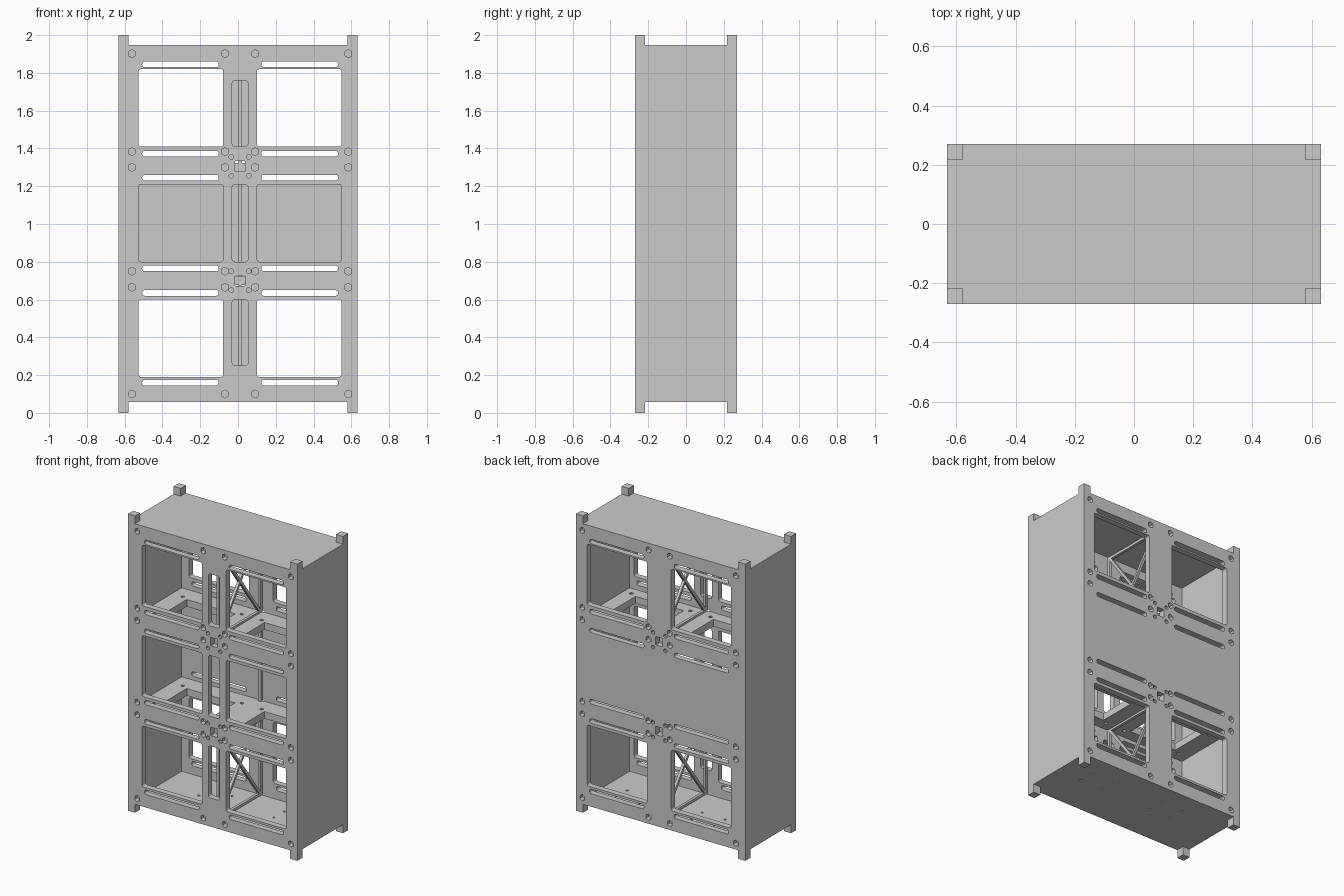
import bpy, bmesh, math
from mathutils import Vector, Matrix

if "Cube" in bpy.data.objects:
    bpy.data.objects.remove(bpy.data.objects["Cube"])

W, D, H = 0.632, 0.271, 2.0      # half width, half depth, height
Z0, Z1 = 0.057, 1.948            # floor underside, roof top
CX = 0.011                       # centre line of the panel pattern


def add_prism(bm, pts, y0, y1):
    """Extrude an (x, z) outline along y."""
    a = [bm.verts.new((x, y0, z)) for x, z in pts]
    b = [bm.verts.new((x, y1, z)) for x, z in pts]
    n = len(pts)
    bm.faces.new(a)
    bm.faces.new(b[::-1])
    for i in range(n):
        bm.faces.new((a[i], b[i], b[(i + 1) % n], a[(i + 1) % n]))


def add_box(bm, x0, x1, y0, y1, z0, z1):
    add_prism(bm, [(x0, z0), (x1, z0), (x1, z1), (x0, z1)], y0, y1)


def rounded(x0, x1, z0, z1, r=0.012, seg=3):
    pts = []
    for cx, cz, a0 in ((x1 - r, z1 - r, 0), (x0 + r, z1 - r, 90),
                       (x0 + r, z0 + r, 180), (x1 - r, z0 + r, 270)):
        for i in range(seg + 1):
            a = math.radians(a0 + 90 * i / seg)
            pts.append((cx + r * math.cos(a), cz + r * math.sin(a)))
    return pts


def circle(cx, cz, r, n):
    return [(cx + r * math.cos(math.tau * (i + .5) / n),
             cz + r * math.sin(math.tau * (i + .5) / n)) for i in range(n)]


def drill(bm, x, y, z, r, depth):
    """Round vertical cutter for holes in horizontal plates."""
    bmesh.ops.create_cone(bm, cap_ends=True, segments=10, radius1=r, radius2=r,
                          depth=depth, matrix=Matrix.Translation((x, y, z)))


def finish(bm, name):
    bmesh.ops.recalc_face_normals(bm, faces=bm.faces)
    me = bpy.data.meshes.new(name)
    bm.to_mesh(me)
    bm.free()
    ob = bpy.data.objects.new(name, me)
    bpy.context.collection.objects.link(ob)
    return ob


def carve(ob, bm):
    """Subtract the cutter bmesh and bake the result."""
    cutter = finish(bm, "cutter")
    cutter.hide_render = True
    m = ob.modifiers.new("cut", 'BOOLEAN')
    m.operation, m.solver, m.object = 'DIFFERENCE', 'EXACT', cutter
    bpy.context.view_layer.update()
    me = bpy.data.meshes.new_from_object(
        ob.evaluated_get(bpy.context.evaluated_depsgraph_get()))
    ob.modifiers.clear()
    ob.data = me
    bpy.data.objects.remove(cutter)


# Outer shell: block trimmed to leave corner feet, then hollowed
bm = bmesh.new()
add_box(bm, -W, W, -D, D, 0, H)
shell = finish(bm, "outer_shell")
for hx, hy in ((W - 0.053, 1), (1, D - 0.055)):
    bm = bmesh.new()
    add_box(bm, -hx, hx, -hy, hy, -1, Z0)
    add_box(bm, -hx, hx, -hy, hy, Z1, 3)
    carve(shell, bm)
T = 0.04
bm = bmesh.new()
add_box(bm, -W + 0.05, W - 0.05, -D + T, D - T, Z0 + 0.03, Z1 - 0.03)
carve(shell, bm)

# Panel cut-outs on front and back
bm = bmesh.new()
windows = ((0.19, 0.60), (0.80, 1.21), (1.41, 1.82))
slots = (0.16, 0.635, 0.765, 1.245, 1.372, 1.845)
for front in (True, False):
    s = -1 if front else 1
    out, thru, blind = s * (D + 0.05), s * (D - T - 0.02), s * (D - 0.03)
    for side in (-1, 1):
        for i, (a, b) in enumerate(windows):
            if front or i != 1:
                xs = sorted((CX + side * 0.09, CX + side * 0.537))
                add_prism(bm, rounded(*xs, a, b), out, thru)
        for z in slots:
            xs = sorted((CX + side * 0.113, CX + side * 0.518))
            add_prism(bm, rounded(*xs, z - 0.015, z + 0.015), out, thru)
        for z in (0.10, 0.665, 0.75, 1.30, 1.383, 1.902):
            for dx in (0.08, 0.573):
                add_prism(bm, circle(CX + side * dx, z, 0.021, 6), out, blind)
        for zc in (0.70, 1.305):
            for dz in (-0.05, 0.05):
                add_prism(bm, circle(CX + side * 0.046, zc + dz, 0.013, 8), out, blind)
    for zc in (0.70, 1.305):
        add_prism(bm, rounded(CX - 0.026, CX + 0.026, zc - 0.028, zc + 0.028, 0.003, 1),
                  out, thru)
    if front:
        for a, b in ((0.25, 0.60), (0.80, 1.21), (1.41, 1.76)):
            add_prism(bm, rounded(CX - 0.042, CX + 0.042, a, b, 0.015), out, thru)
# Screw holes in the floor
for cx in (0.35, -0.21):
    for dx in (-0.085, 0.085):
        for dy in (-0.055, 0.055):
            drill(bm, cx + dx, 0.06 + dy, Z0, 0.008, 0.12)
carve(shell, bm)

# Two inner shelves, each a double frame with screw holes
for name, zc in (("lower_shelf", 0.70), ("upper_shelf", 1.30)):
    bm = bmesh.new()
    add_box(bm, -W + 0.05, W - 0.05, -D + T, D - T, zc - 0.024, zc + 0.024)
    shelf = finish(bm, name)
    bm = bmesh.new()
    for side in (-1, 1):
        xs = sorted((CX + side * 0.11, CX + side * 0.47))
        add_box(bm, *xs, -0.15, 0.11, zc - 0.1, zc + 0.1)
        for dx in (0.075, 0.515):
            for y in (-0.17, 0.13):
                drill(bm, CX + side * dx, y, zc, 0.012, 0.2)
    carve(shelf, bm)


# Cross-braced dividers on the centre line, in the top and bottom bays
def bar(bm, p, q, t=0.018):
    p, q = Vector(p), Vector(q)
    d = q - p
    m = Matrix.Translation((p + q) / 2) @ d.to_track_quat('Z', 'X').to_matrix().to_4x4()
    bmesh.ops.create_cube(bm, size=1, matrix=m @ Matrix.Diagonal((t, t, d.length, 1)))


for name, a, b in (("lower_brace", Z0 + 0.035, 0.68), ("upper_brace", 1.32, Z1 - 0.035)):
    bm = bmesh.new()
    y = D - T - 0.009
    for s in (-1, 1):
        bar(bm, (CX, s * y, a), (CX, s * y, b))
        bar(bm, (CX, -s * y, a), (CX, s * y, b))
    for z in (a + 0.009, b - 0.009):
        bar(bm, (CX, -y, z), (CX, y, z))
    finish(bm, name)

# Slim rib on the back panel of the middle bay
bm = bmesh.new()
add_box(bm, CX - 0.01, CX + 0.01, D - T - 0.018, D - T, 0.724, 1.276)
finish(bm, "middle_rib")
